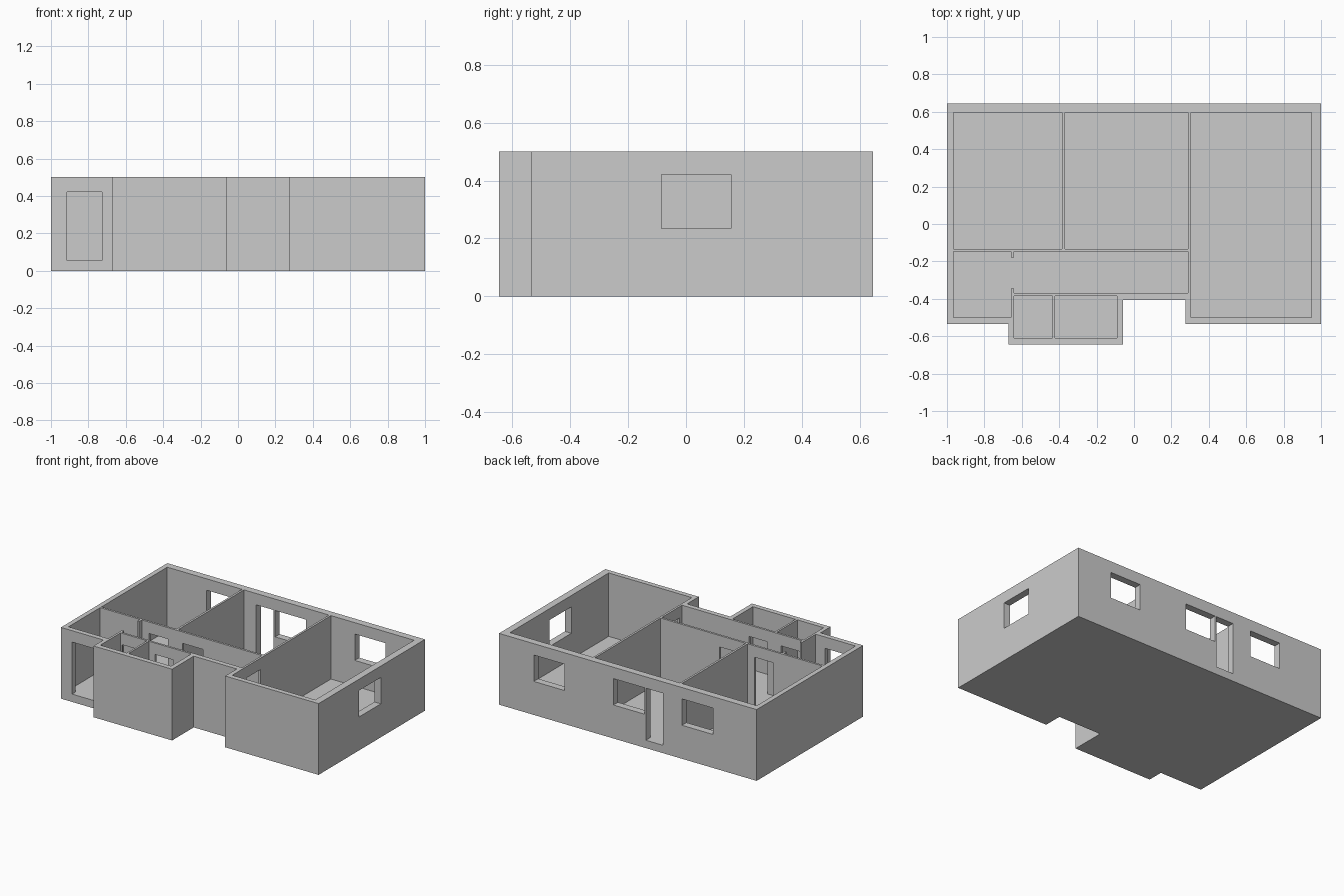
import bpy, bmesh

if "Cube" in bpy.data.objects:
    bpy.data.objects.remove(bpy.data.objects["Cube"])

HEIGHT, FLOOR, HEAD, SILL = 0.50, 0.055, 0.42, 0.235


def finish(bm, name):
    bmesh.ops.recalc_face_normals(bm, faces=bm.faces)
    mesh = bpy.data.meshes.new(name)
    bm.to_mesh(mesh)
    bm.free()
    obj = bpy.data.objects.new(name, mesh)
    bpy.context.collection.objects.link(obj)
    return obj


def prism(name, outline, z0, z1):
    bm = bmesh.new()
    face = bm.faces.new([bm.verts.new((x, y, z0)) for x, y in outline])
    top = bmesh.ops.extrude_face_region(bm, geom=[face])["geom"]
    bmesh.ops.translate(bm, vec=(0, 0, z1 - z0),
                        verts=[v for v in top if isinstance(v, bmesh.types.BMVert)])
    return finish(bm, name)


def cut(target, name, x0, x1, y0, y1, z0, z1):
    box = prism(name, [(x0, y0), (x1, y0), (x1, y1), (x0, y1)], z0, z1)
    box.hide_render = True
    mod = target.modifiers.new(name, 'BOOLEAN')
    mod.operation, mod.solver, mod.object = 'DIFFERENCE', 'EXACT', box
    bpy.context.view_layer.objects.active = target
    bpy.ops.object.modifier_apply(modifier=mod.name)
    bpy.data.objects.remove(box)


# Solid block with the stepped outer outline
house = prism("house_walls_and_floor", [
    (-1, 0.645), (-1, -0.535), (-0.67, -0.535), (-0.67, -0.645), (-0.06, -0.645),
    (-0.06, -0.405), (0.275, -0.405), (0.275, -0.535), (1, -0.535), (1, 0.645)], 0, HEIGHT)

# Rooms hollowed out down to the floor
rooms = {
    "left_room": (-0.966, -0.385, -0.133, 0.595),
    "middle_room": (-0.37, 0.29, -0.133, 0.595),
    "right_room": (0.305, 0.95, -0.5, 0.595),
    "entrance": (-0.966, -0.657, -0.5, -0.148),
    "corridor": (-0.642, 0.29, -0.37, -0.148),
    "small_room": (-0.642, -0.437, -0.61, -0.385),
    "bathroom": (-0.423, -0.092, -0.61, -0.385),
    "entrance_opening": (-0.68, -0.62, -0.345, -0.178),
}
for name, r in rooms.items():
    cut(house, name, *r, FLOOR, HEIGHT + 0.1)

# Doorways: through walls facing y, then the one facing x
doors = {
    "front_door": (-0.913, -0.728, -0.6, -0.48),
    "back_door": (-0.275, -0.14, 0.57, 0.7),
    "left_room_door": (-0.588, -0.44, -0.16, -0.12),
    "middle_room_door": (-0.328, -0.168, -0.16, -0.12),
    "small_room_door": (-0.632, -0.478, -0.395, -0.36),
    "bathroom_door": (-0.375, -0.23, -0.395, -0.36),
    "right_room_door": (0.27, 0.32, -0.343, -0.188),
}
for name, r in doors.items():
    cut(house, name, *r, FLOOR, HEAD)

# Windows: three in the back wall, one in the right wall
for x in (-0.66, -0.128, 0.49):
    cut(house, "back_window", x, x + 0.24, 0.57, 0.7, SILL, HEAD)
cut(house, "right_window", 0.92, 1.1, -0.085, 0.155, SILL, HEAD)
